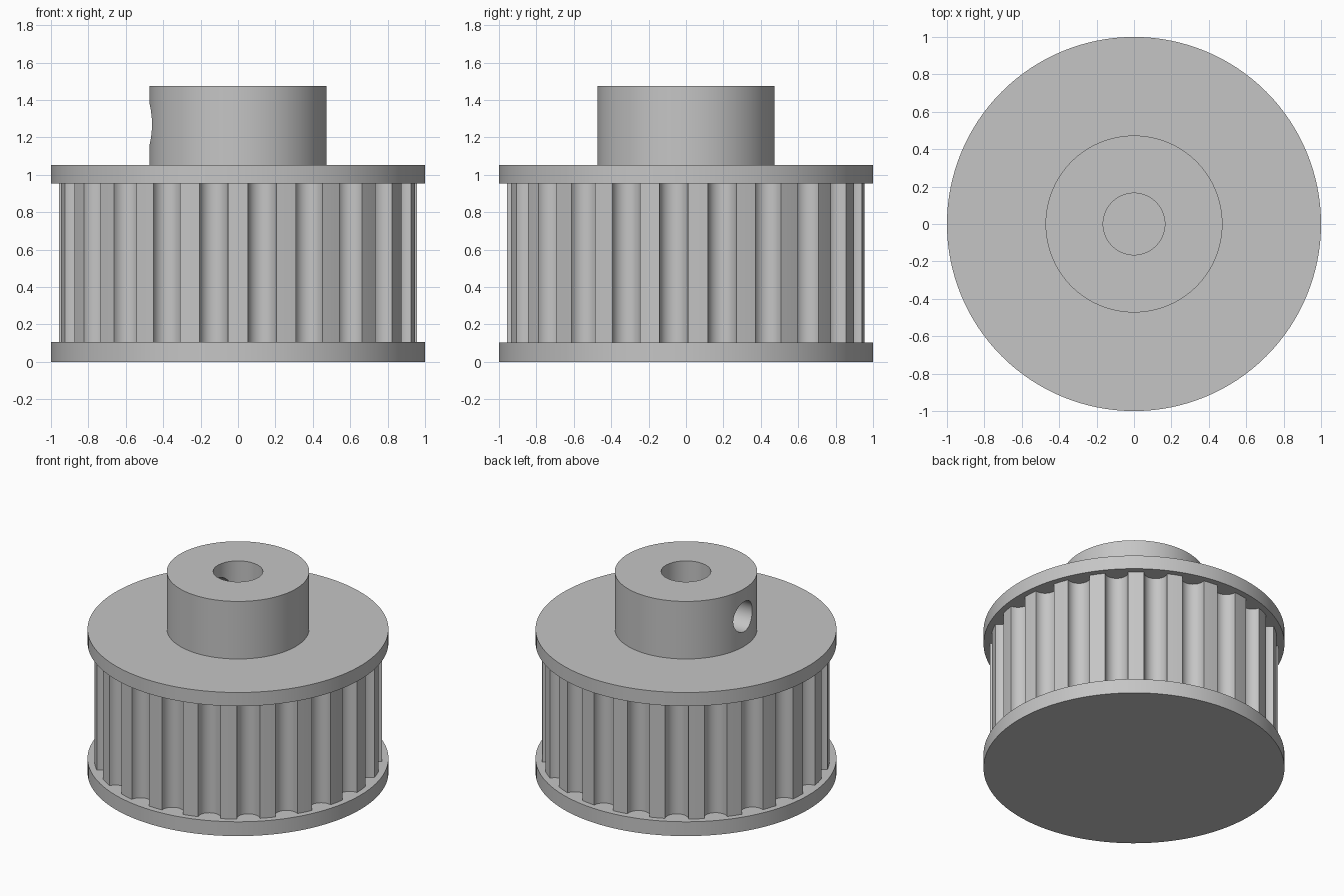
import bpy
import bmesh
from math import sin, cos, pi, radians
from mathutils import Matrix

cube = bpy.data.objects.get("Cube")
if cube:
    bpy.data.objects.remove(cube, do_unlink=True)

TEETH = 23
TOOTH_R = 0.957
GROOVE_R = 0.077
BORE_R = 0.165
FLANGE_LOW, FLANGE_UNDER, FLANGE_TOP, HUB_TOP = 0.105, 0.953, 1.053, 1.475

metal = bpy.data.materials.new("light grey metal")
metal.use_nodes = True
grey = (0.56, 0.56, 0.56, 1)
metal.diffuse_color = grey
metal.node_tree.nodes["Principled BSDF"].inputs["Base Color"].default_value = grey


def prism(name, outline, z0, z1):
    """Extrude a closed outline from z0 up to z1."""
    bm = bmesh.new()
    base = bm.faces.new([bm.verts.new((x, y, z0)) for x, y in outline])
    top = bmesh.ops.extrude_face_region(bm, geom=[base])["geom"]
    bmesh.ops.translate(bm, vec=(0, 0, z1 - z0),
                        verts=[v for v in top if isinstance(v, bmesh.types.BMVert)])
    bmesh.ops.recalc_face_normals(bm, faces=bm.faces)
    mesh = bpy.data.meshes.new(name)
    bm.to_mesh(mesh)
    bm.free()
    mesh.materials.append(metal)
    obj = bpy.data.objects.new(name, mesh)
    bpy.context.collection.objects.link(obj)
    return obj


def circle(r, n=128):
    return [(r * cos(2 * pi * i / n), r * sin(2 * pi * i / n)) for i in range(n)]


def toothed_outline():
    """Narrow lands separated by round grooves, with one land facing the front."""
    points = []
    pitch = 2 * pi / TEETH
    half_land = radians(3.2)
    centre_r = TOOTH_R * cos(pitch / 2 - half_land)
    for k in range(TEETH):
        land = -pi / 2 + k * pitch
        for a in (land - half_land, land, land + half_land):
            points.append((TOOTH_R * cos(a), TOOTH_R * sin(a)))
        mid = land + pitch / 2
        for i in range(1, 16):
            t = mid - pi / 2 - i * pi / 16
            points.append((centre_r * cos(mid) + GROOVE_R * cos(t),
                           centre_r * sin(mid) + GROOVE_R * sin(t)))
    return points


def activate(obj):
    bpy.ops.object.select_all(action="DESELECT")
    obj.select_set(True)
    bpy.context.view_layer.objects.active = obj


def cut(obj, cutter):
    mod = obj.modifiers.new("cut", "BOOLEAN")
    mod.operation = "DIFFERENCE"
    mod.solver = "EXACT"
    mod.object = cutter
    activate(obj)
    bpy.ops.object.modifier_apply(modifier=mod.name)


# Main parts
lower_flange = prism("lower_flange", circle(1), 0, FLANGE_LOW)
toothed_drum = prism("toothed_drum", toothed_outline(), FLANGE_LOW, FLANGE_UNDER)
upper_flange = prism("upper_flange", circle(1), FLANGE_UNDER, FLANGE_TOP)
hub = prism("hub", circle(0.473), FLANGE_TOP, HUB_TOP)

# Shaft bore and the set screw hole on the model's right
bore = prism("bore_cutter", circle(BORE_R, 64), 0.05, 2)
screw = prism("screw_cutter", circle(0.11, 48), 0.05, 0.8)
screw.data.transform(Matrix.Translation((0, 0, 1.27)) @ Matrix.Rotation(-pi / 2, 4, "Y"))
for part in (toothed_drum, upper_flange, hub):
    cut(part, bore)
cut(hub, screw)
for cutter in (bore, screw):
    bpy.data.objects.remove(cutter, do_unlink=True)

# Smooth round walls, crisp rims
for part in (lower_flange, toothed_drum, upper_flange, hub):
    activate(part)
    bpy.ops.object.shade_smooth_by_angle(angle=radians(30))
